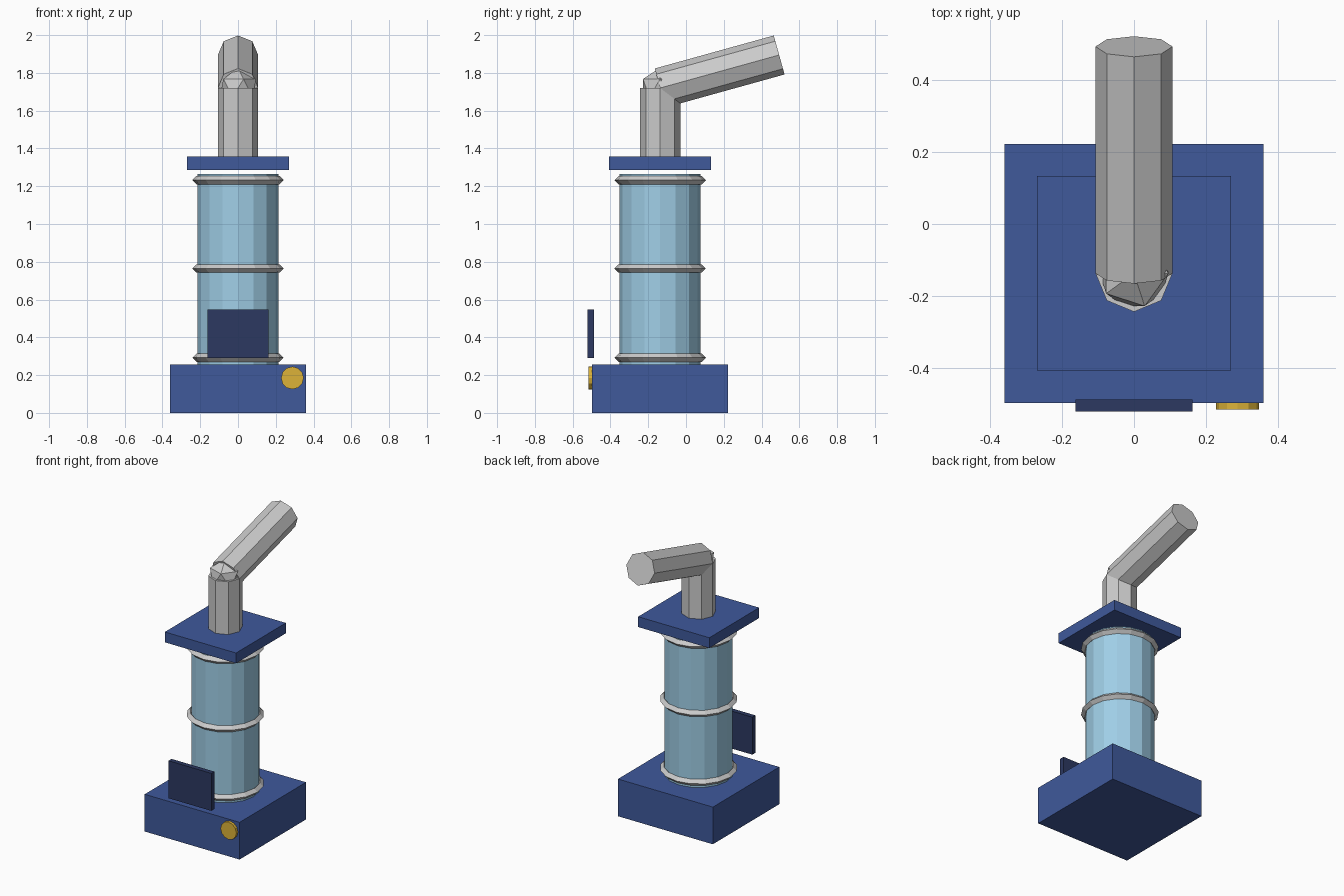
import bpy, math
from mathutils import Vector

if "Cube" in bpy.data.objects:
    bpy.data.objects.remove(bpy.data.objects["Cube"])

CY = -0.137  # shared vertical axis of the column


def material(name, rgb):
    m = bpy.data.materials.new(name)
    m.diffuse_color = (*rgb, 1)
    m.use_nodes = True
    m.node_tree.nodes["Principled BSDF"].inputs["Base Color"].default_value = m.diffuse_color
    return m


BLUE = material("blue_paint", (0.05, 0.10, 0.33))
NAVY = material("dark_panel", (0.025, 0.04, 0.12))
GLASS = material("pale_blue", (0.35, 0.62, 0.80))
GOLD = material("gold", (0.72, 0.45, 0.04))


def finish(name, mat):
    ob = bpy.context.object
    ob.name = name
    if mat:
        ob.data.materials.append(mat)
    return ob


def box(name, lo, hi, mat):
    lo, hi = Vector(lo), Vector(hi)
    bpy.ops.mesh.primitive_cube_add(size=1, location=(lo + hi) / 2)
    bpy.context.object.scale = hi - lo
    return finish(name, mat)


def rod(name, a, b, r, sides, mat=None):
    a, b = Vector(a), Vector(b)
    d = b - a
    tilt = -math.atan2(d.y, d.z)  # all rods lie in the yz plane
    bpy.ops.mesh.primitive_cylinder_add(vertices=sides, radius=r, depth=d.length,
                                        location=(a + b) / 2, rotation=(tilt, 0, 0))
    return finish(name, mat)


# Base block and top plate
box("base", (-0.36, CY - 0.36, 0), (0.36, CY + 0.36, 0.255), BLUE)
box("top_plate", (-0.27, CY - 0.27, 1.287), (0.27, CY + 0.27, 1.358), BLUE)

# Clear column with three faceted bands
rod("column", (0, CY, 0.255), (0, CY, 1.265), 0.215, 16, GLASS)
for i, z in enumerate((0.292, 0.764, 1.232)):
    bpy.ops.mesh.primitive_torus_add(major_segments=16, minor_segments=4,
                                     major_radius=0.22, minor_radius=0.022,
                                     location=(0, CY, z))
    finish(f"band_{i + 1}", None)

# Outlet pipe, elbow and sloping arm
elbow = Vector((0, CY, 1.72))
slope = math.radians(15.5)
rod("pipe", (0, CY, 1.358), elbow, 0.107, 8)
bpy.ops.mesh.primitive_ico_sphere_add(subdivisions=1, radius=0.107, location=elbow)
finish("elbow", None)
rod("arm", elbow, elbow + Vector((0, math.cos(slope), math.sin(slope))) * 0.654, 0.107, 8)

# Front panel and round button
box("front_panel", (-0.162, -0.521, 0.29), (0.162, -0.488, 0.547), NAVY)
rod("button", (0.288, -0.515, 0.185), (0.288, -0.49, 0.185), 0.06, 12, GOLD)
